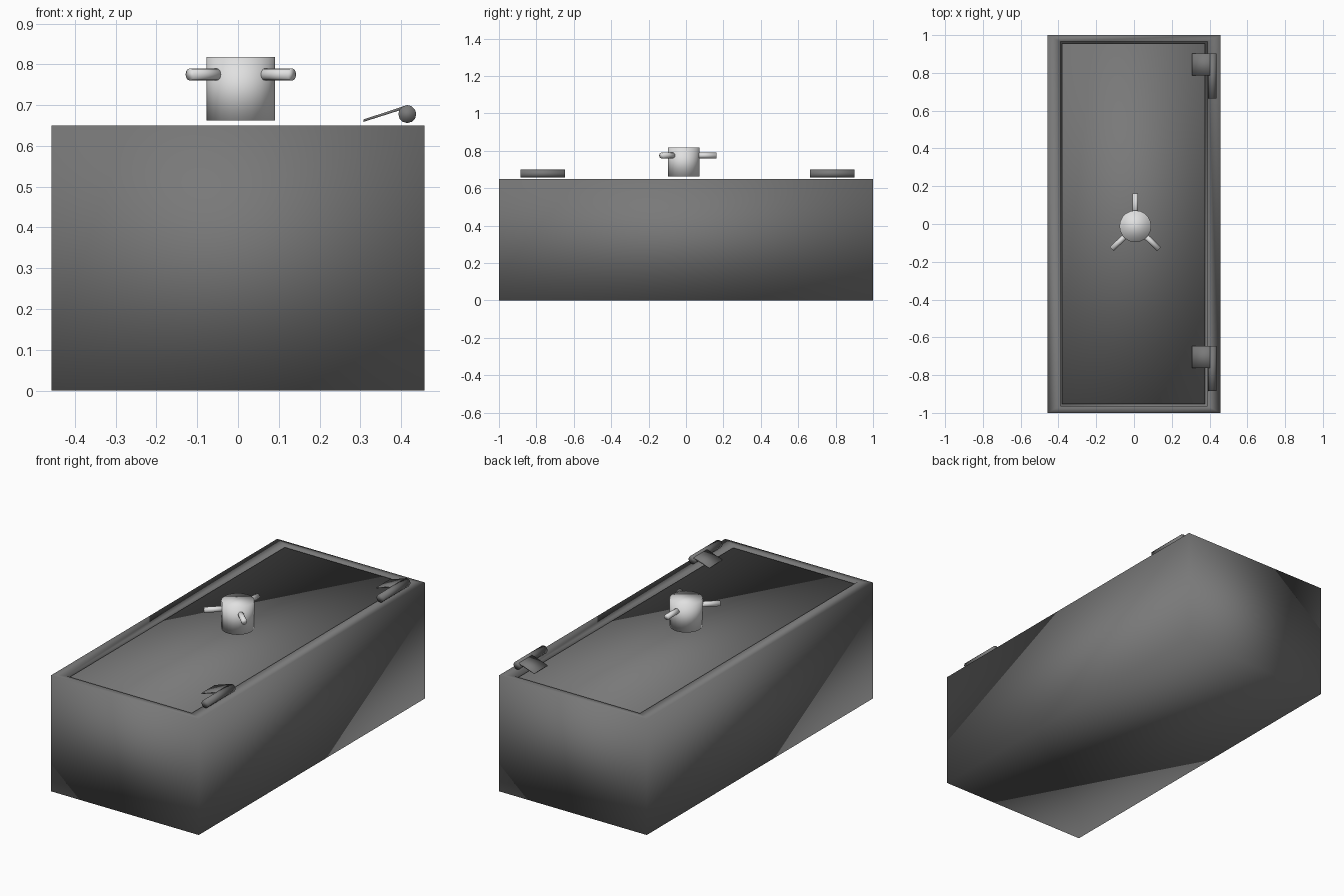
import bpy, bmesh
from math import cos, sin, pi, radians
from mathutils import Vector, Matrix

cube = bpy.data.objects.get("Cube")
if cube:
    bpy.data.objects.remove(cube, do_unlink=True)


def material(name, value):
    m = bpy.data.materials.new(name)
    m.use_nodes = True
    colour = (value, value, value, 1)
    m.diffuse_color = colour
    m.node_tree.nodes["Principled BSDF"].inputs["Base Color"].default_value = colour
    return m


IRON = material("dark iron grey", 0.19)
SILVER = material("polished silver", 0.75)


def finish(name, bm, mat):
    """Turn a bmesh into a softly shaded object."""
    bmesh.ops.recalc_face_normals(bm, faces=bm.faces)
    for f in bm.faces:
        f.smooth = True
    mesh = bpy.data.meshes.new(name)
    bm.to_mesh(mesh)
    bm.free()
    mesh.materials.append(mat)
    obj = bpy.data.objects.new(name, mesh)
    bpy.context.collection.objects.link(obj)
    return obj


def loft(name, rings, mat):
    """Skin a stack of rectangles (x0, x1, y0, y1, z) and cap both ends."""
    bm = bmesh.new()
    loops = [[bm.verts.new(p) for p in ((x0, y0, z), (x1, y0, z), (x1, y1, z), (x0, y1, z))]
             for x0, x1, y0, y1, z in rings]
    for a, b in zip(loops, loops[1:]):
        for i in range(4):
            j = (i + 1) % 4
            bm.faces.new((a[i], a[j], b[j], b[i]))
    bm.faces.new(loops[0])
    bm.faces.new(loops[-1])
    return finish(name, bm, mat)


def rod(name, start, end, radius, sides, mat):
    """Capped cylinder between two points."""
    start, end = Vector(start), Vector(end)
    axis = end - start
    bm = bmesh.new()
    turn = axis.to_track_quat('Z', 'Y').to_matrix().to_4x4()
    bmesh.ops.create_cone(bm, cap_ends=True, segments=sides, radius1=radius, radius2=radius,
                          depth=axis.length, matrix=Matrix.Translation((start + end) / 2) @ turn)
    return finish(name, bm, mat)


# Cabinet with a shallow recess for the door
outer = (-0.457, 0.457, -1, 1)
opening = (-0.39, 0.388, -0.963, 0.965)
loft("cabinet", [(*outer, 0), (*outer, 0.65), (*opening, 0.65), (*opening, 0.62)], IRON)

# Door panel, set just below the rim
panel = (-0.38, 0.375, -0.953, 0.956)
loft("door", [(*panel, 0.615), (*panel, 0.64)], IRON)

# Handle hub and three spokes
hub = Vector((0.007, -0.012, 0))
rod("handle_hub", hub + Vector((0, 0, 0.662)), hub + Vector((0, 0, 0.818)), 0.084, 20, SILVER)
for label, angle in (("back", 90), ("left", -44), ("right", 224)):
    way = Vector((cos(radians(angle)), sin(radians(angle)), 0))
    base = hub + Vector((0, 0, 0.775))
    rod("handle_spoke_" + label, base + way * 0.05, base + way * 0.174, 0.015, 12, SILVER)

# Hinges: a long barrel with a thin sloping leaf over its back half
for label, back in (("back", 0.902), ("front", -0.646)):
    rod("hinge_barrel_" + label, (0.415, back - 0.238, 0.678), (0.415, back, 0.678), 0.022, 12, IRON)
    profile = [(0.308, 0.659), (0.418, 0.694), (0.415, 0.7), (0.308, 0.665)]
    bm = bmesh.new()
    leaf = bm.faces.new([bm.verts.new((x, back - 0.116, z)) for x, z in profile])
    side = bmesh.ops.extrude_face_region(bm, geom=[leaf])["geom"]
    bmesh.ops.translate(bm, vec=(0, 0.116, 0),
                        verts=[v for v in side if isinstance(v, bmesh.types.BMVert)])
    finish("hinge_leaf_" + label, bm, IRON)
